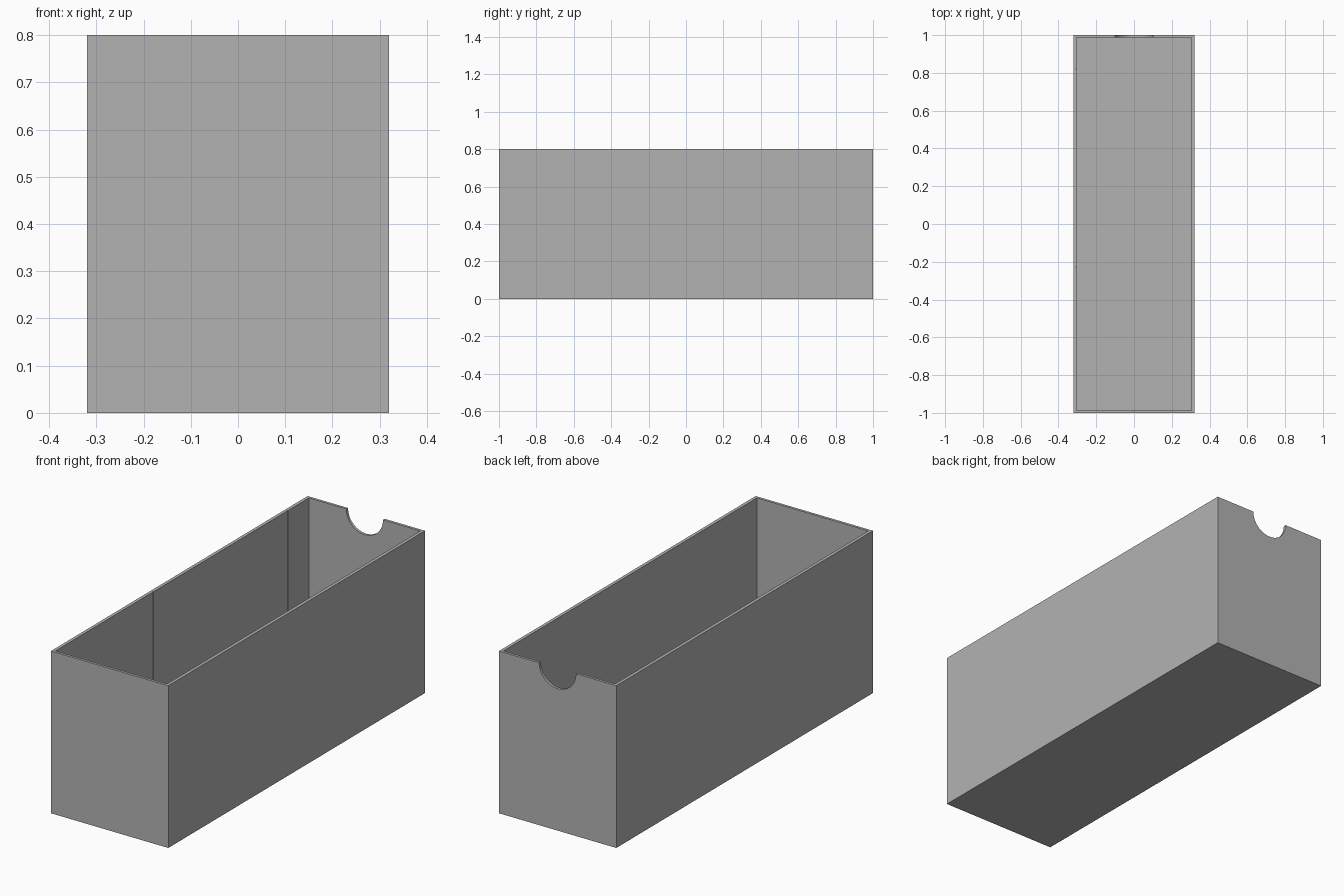
import bpy
import math

if "Cube" in bpy.data.objects:
    bpy.data.objects.remove(bpy.data.objects["Cube"], do_unlink=True)

WIDTH, LENGTH, HEIGHT = 0.64, 2.0, 0.8
SIDE, END, FLOOR = 0.016, 0.013, 0.016
NOTCH_RADIUS = 0.1

grey = bpy.data.materials.new("plain grey")
grey.use_nodes = True
colour = (0.45, 0.45, 0.45, 1)
grey.diffuse_color = colour
grey.node_tree.nodes["Principled BSDF"].inputs["Base Color"].default_value = colour


def box(name, low, high):
    """Axis-aligned box between two corners."""
    centre = [(a + b) / 2 for a, b in zip(low, high)]
    bpy.ops.mesh.primitive_cube_add(size=1, location=centre)
    obj = bpy.context.object
    obj.name = name
    obj.scale = [b - a for a, b in zip(low, high)]
    bpy.ops.object.transform_apply(location=True, rotation=True, scale=True)
    obj.data.materials.append(grey)
    return obj


def cut(target, cutter):
    """Subtract the cutter, then discard it."""
    cutter.hide_render = True
    mod = target.modifiers.new("cut", "BOOLEAN")
    mod.operation = "DIFFERENCE"
    mod.solver = "EXACT"
    mod.object = cutter
    bpy.context.view_layer.objects.active = target
    bpy.ops.object.modifier_apply(modifier=mod.name)
    bpy.data.objects.remove(cutter, do_unlink=True)


# Outer block, hollowed to an open-topped tray
x, y = WIDTH / 2, LENGTH / 2
tray = box("storage_box", (-x, -y, 0), (x, y, HEIGHT))
cut(tray, box("cavity", (-x + SIDE, -y + END, FLOOR), (x - SIDE, y - END, HEIGHT + 0.2)))

# Half-round finger notch in the rim of the back wall
bpy.ops.mesh.primitive_cylinder_add(vertices=64, radius=NOTCH_RADIUS, depth=0.2,
                                    location=(0, y, HEIGHT),
                                    rotation=(math.pi / 2, 0, 0))
notch = bpy.context.object
notch.data.materials.append(grey)
cut(tray, notch)

# Fine vertical seams inside the right wall
for seam in (-0.227, 0.82):
    inner = -x + SIDE
    cut(tray, box("seam", (inner - 0.003, seam - 0.002, FLOOR + 0.01),
                  (inner + 0.01, seam + 0.002, HEIGHT + 0.1)))

# Smooth only the notch curve; the box edges stay sharp
bpy.ops.object.select_all(action="DESELECT")
tray.select_set(True)
bpy.context.view_layer.objects.active = tray
bpy.ops.object.shade_smooth_by_angle(angle=math.radians(30))
